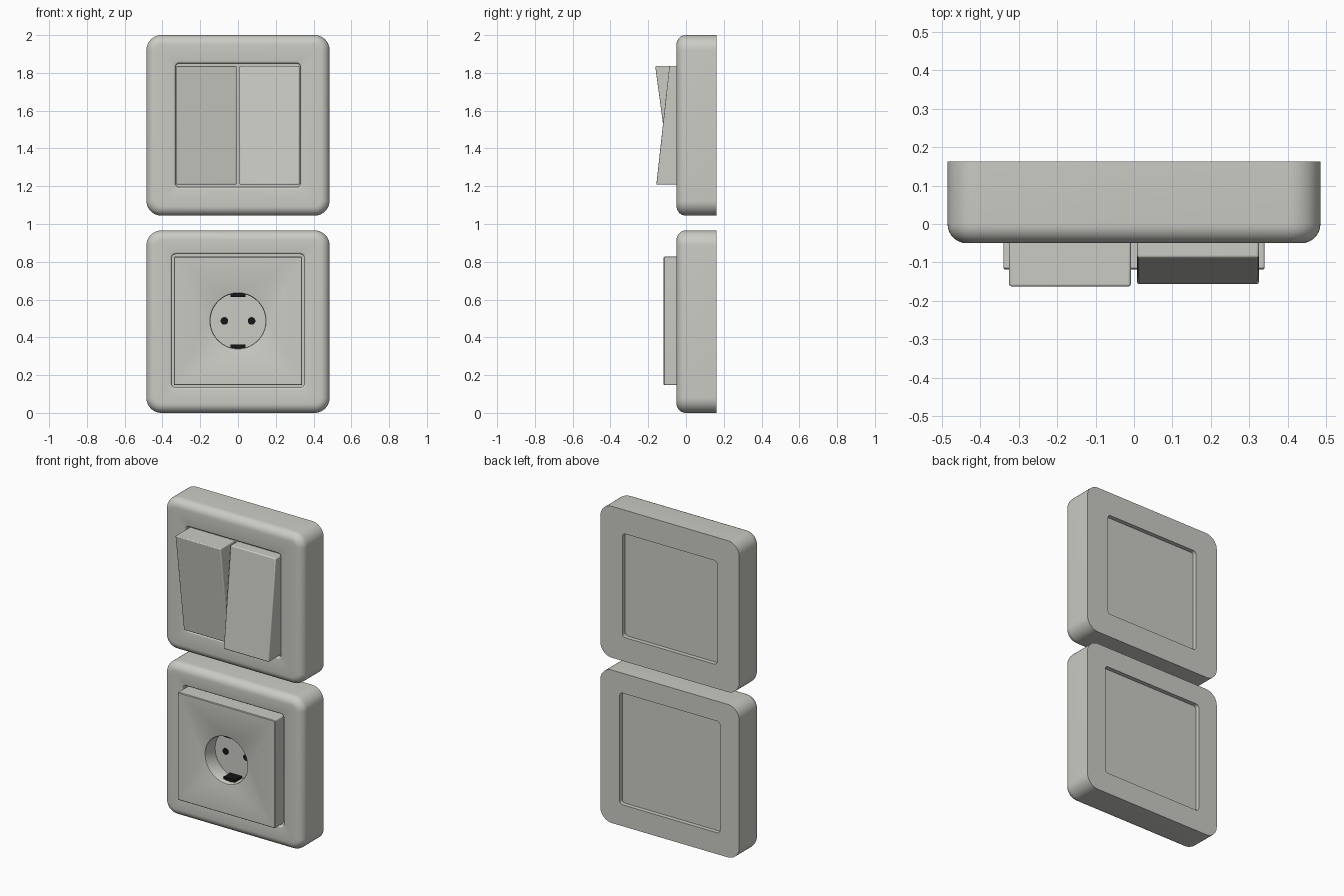
import bpy, bmesh, math

if "Cube" in bpy.data.objects:
    bpy.data.objects.remove(bpy.data.objects["Cube"])


def material(name, rgb):
    m = bpy.data.materials.new(name)
    m.diffuse_color = (*rgb, 1)
    m.use_nodes = True
    m.node_tree.nodes["Principled BSDF"].inputs["Base Color"].default_value = m.diffuse_color
    return m


PLASTIC = material("warm_grey_plastic", (0.60, 0.60, 0.56))
BLACK = material("black_contacts", (0.008, 0.008, 0.008))
N = 12  # points per corner


def rrect(hw, hh, r, y, cz):
    """Rounded rectangle loop in the xz plane."""
    pts = []
    for q, (sx, sz) in enumerate(((1, 1), (-1, 1), (-1, -1), (1, -1))):
        for i in range(N):
            a = math.pi / 2 * (q + i / (N - 1))
            pts.append((sx * (hw - r) + r * math.cos(a), y,
                        cz + sz * (hh - r) + r * math.sin(a)))
    return pts


def circle(r, y, cz):
    angs = [2 * math.pi * (i + 0.5) / (4 * N) for i in range(4 * N)]
    return [(r * math.cos(a), y, cz + r * math.sin(a)) for a in angs]


def finish(name, bm, mat, bevel=0):
    bmesh.ops.recalc_face_normals(bm, faces=bm.faces)
    me = bpy.data.meshes.new(name)
    bm.to_mesh(me)
    bm.free()
    ob = bpy.data.objects.new(name, me)
    bpy.context.collection.objects.link(ob)
    me.materials.append(mat)
    if bevel:
        b = ob.modifiers.new("bevel", 'BEVEL')
        b.width, b.segments = bevel, 3
    bpy.ops.object.select_all(action='DESELECT')
    ob.select_set(True)
    bpy.context.view_layer.objects.active = ob
    bpy.ops.object.shade_smooth_by_angle(angle=math.radians(35))
    return ob


def loft(name, loops, mat, closed=False):
    """Skin a row of loops; closed joins last to first, otherwise ends are capped."""
    bm = bmesh.new()
    rows = [[bm.verts.new(p) for p in lp] for lp in loops]
    pairs = list(zip(rows, rows[1:])) + ([(rows[-1], rows[0])] if closed else [])
    for a, b in pairs:
        for i in range(len(a)):
            j = (i + 1) % len(a)
            bm.faces.new((a[i], a[j], b[j], b[i]))
    if not closed:
        bm.faces.new(rows[0])
        bm.faces.new(rows[-1])
    return finish(name, bm, mat)


def prism(name, profile, x0, x1, mat, bevel=0):
    """Extrude a (y, z) profile along x."""
    bm = bmesh.new()
    a = [bm.verts.new((x0, y, z)) for y, z in profile]
    b = [bm.verts.new((x1, y, z)) for y, z in profile]
    bm.faces.new(a)
    bm.faces.new(b)
    for i in range(len(a)):
        j = (i + 1) % len(a)
        bm.faces.new((a[i], a[j], b[j], b[i]))
    return finish(name, bm, mat, bevel)


def box(name, x0, x1, y0, y1, z0, z1, mat):
    return prism(name, [(y0, z0), (y1, z0), (y1, z1), (y0, z1)], x0, x1, mat)


BACK, FRONT = 0.162, -0.05


def frame(name, z0, z1, hole_hw, hole_z0, hole_z1):
    """Square surround with a rounded front rim and a window right through."""
    hw, hh, cz = 0.485, (z1 - z0) / 2, (z0 + z1) / 2
    hh2, cz2 = (hole_z1 - hole_z0) / 2, (hole_z0 + hole_z1) / 2
    R, s = 0.05, 0.012
    loops = [rrect(hw, hh, 0.08, BACK, cz)]
    for i in range(9):
        a = math.pi / 2 * i / 8
        d = R * (1 - math.cos(a))
        loops.append(rrect(hw - d, hh - d, 0.08 - d, FRONT + R * (1 - math.sin(a)), cz))
    for i in range(5):
        a = math.pi / 2 * i / 4
        d = s * (1 - math.sin(a))
        loops.append(rrect(hole_hw + d - 0.0, hole_hh(hh2, d), 0.02 + d,
                           FRONT + s * (1 - math.cos(a)), cz2)
                     if i else rrect(hole_hw + s, hh2 + s, 0.02 + s, FRONT, cz2))
    loops.append(rrect(hole_hw, hh2, 0.02, BACK, cz2))
    return loft(name, loops, PLASTIC, closed=True)


def hole_hh(hh, d):
    return hh + d


# Surrounds
frame("switch_frame", 1.044, 2.0, 0.33, 1.195, 1.85)
frame("socket_frame", 0.0, 0.966, 0.35, 0.135, 0.84)

# Base blocks filling the windows, set in from the back
for name, hw, z0, z1, y0 in (("switch_base", 0.332, 1.193, 1.852, -0.02),
                             ("socket_base", 0.352, 0.133, 0.842, 0.0)):
    box(name, -hw, hw, y0, 0.135, z0, z1, PLASTIC)

# Two rockers tilted in opposite directions
for name, x0, x1, y_top, y_bot in (("left_rocker", -0.325, -0.008, -0.163, -0.078),
                                   ("right_rocker", 0.008, 0.325, -0.088, -0.157)):
    prism(name, [(0, 1.208), (y_bot, 1.208), (y_top, 1.836), (0, 1.836)],
          x0, x1, PLASTIC, 0.006)

# Socket plate with a round cup
CZ, PF, FLOOR = 0.487, -0.118, -0.02
loft("socket_plate", [
    rrect(0.34, 0.34, 0.006, 0.01, CZ),
    rrect(0.34, 0.34, 0.006, PF + 0.004, CZ),
    rrect(0.336, 0.336, 0.004, PF, CZ),
    circle(0.154, PF, CZ),
    circle(0.149, PF + 0.002, CZ),
    circle(0.146, PF + 0.007, CZ),
    circle(0.146, FLOOR, CZ)], PLASTIC)

# Pin holes and earth contacts
for side, s in (("left", -1), ("right", 1)):
    pin = loft(side + "_pin_hole", [circle(0.02, FLOOR + 0.002, CZ),
                                    circle(0.02, FLOOR - 0.003, CZ)], BLACK)
    pin.location.x = s * 0.072
for side, s in (("upper", 1), ("lower", -1)):
    za, zb = sorted((CZ + s * 0.126, CZ + s * 0.147))
    box(side + "_earth_contact", -0.041, 0.041, -0.085, FLOOR + 0.002, za, zb, BLACK)
